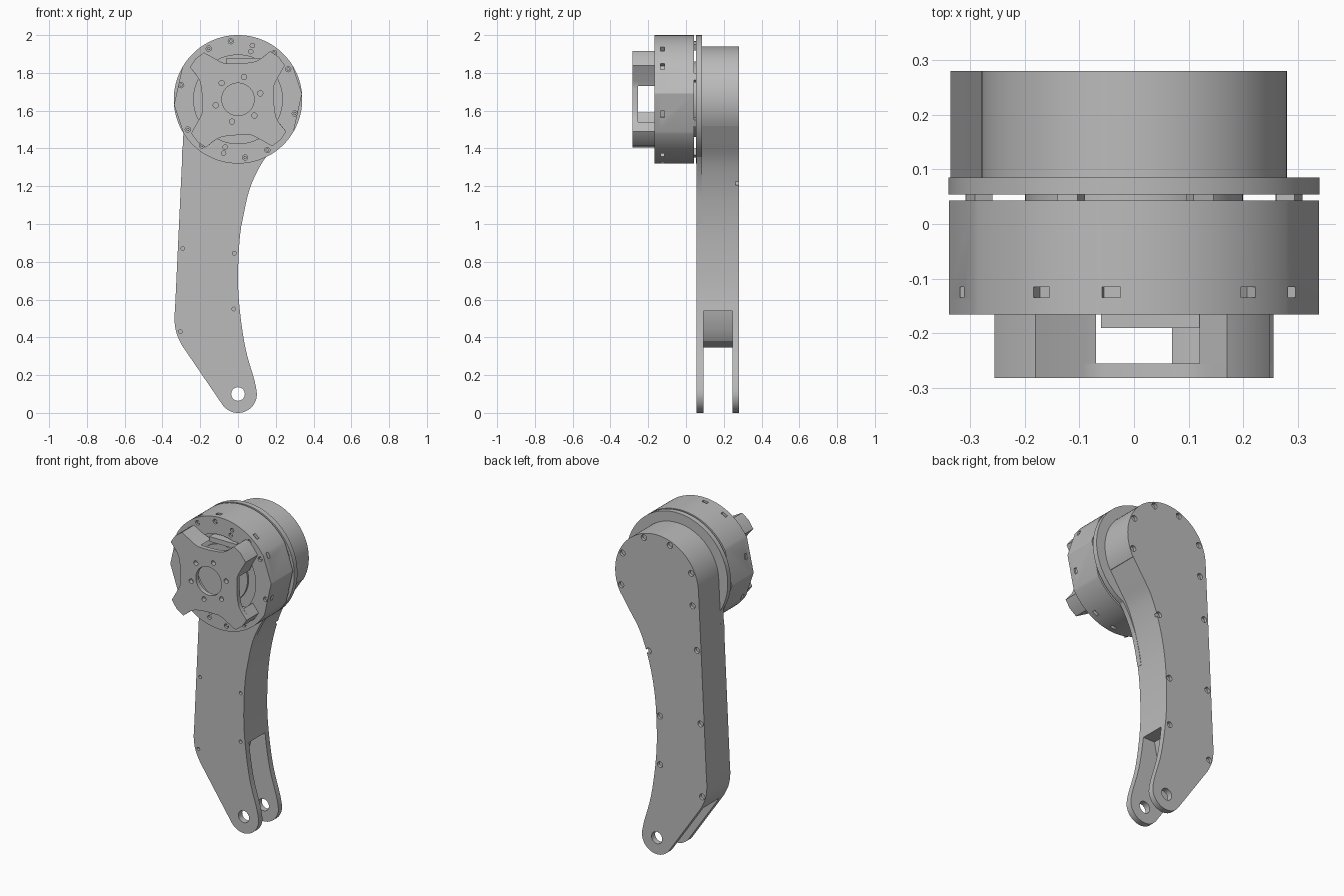
import bpy, bmesh
from math import sin, cos, radians, pi
from mathutils import Vector, Matrix

cube = bpy.data.objects.get("Cube")
if cube:
    bpy.data.objects.remove(cube, do_unlink=True)

grey = bpy.data.materials.new("plain_grey")
grey.use_nodes = True
COLOUR = (0.5, 0.5, 0.5, 1)
grey.diffuse_color = COLOUR
grey.node_tree.nodes["Principled BSDF"].inputs["Base Color"].default_value = COLOUR
HUB = 1.66  # height of the motor axis


def arc(r, start, end, n, cx=0.0, cz=HUB):
    """Points on an arc in the xz plane, angles in degrees."""
    step = (end - start) / n
    return [(cx + r * cos(radians(start + step * i)), cz + r * sin(radians(start + step * i)))
            for i in range(n + 1)]


def disc(r, n=64, cx=0.0, cz=HUB):
    return arc(r, 0, 360, n, cx, cz)[:-1]


def smooth_path(pts, n=5):
    """Catmull-Rom curve through the points."""
    p = [Vector(q) for q in [pts[0], *pts, pts[-1]]]
    out = []
    for a, b, c, d in zip(p, p[1:], p[2:], p[3:]):
        for i in range(n):
            t = i / n
            v = (2 * b + (c - a) * t + (2 * a - 5 * b + 4 * c - d) * t**2
                 + (3 * b - a - 3 * c + d) * t**3) / 2
            out.append((v.x, v.y))
    return out + [tuple(pts[-1])]


def prism(bm, profile, y0, y1):
    """Extrude an xz profile from y0 to y1."""
    face = bm.faces.new([bm.verts.new((x, y0, z)) for x, z in profile])
    ext = bmesh.ops.extrude_face_region(bm, geom=[face])["geom"]
    bmesh.ops.translate(bm, vec=(0, y1 - y0, 0),
                        verts=[g for g in ext if isinstance(g, bmesh.types.BMVert)])


def part(name, *prisms):
    """Object made of (profile, y0, y1) prisms."""
    bm = bmesh.new()
    for profile, y0, y1 in prisms:
        prism(bm, profile, y0, y1)
    bmesh.ops.recalc_face_normals(bm, faces=bm.faces)
    mesh = bpy.data.meshes.new(name)
    bm.to_mesh(mesh)
    bm.free()
    mesh.materials.append(grey)
    obj = bpy.data.objects.new(name, mesh)
    bpy.context.collection.objects.link(obj)
    return obj


def cut(obj, *prisms):
    """Subtract prisms from an object and bake the result."""
    cutter = part("cutter", *prisms)
    cutter.hide_render = True
    mod = obj.modifiers.new("cut", "BOOLEAN")
    mod.operation, mod.solver, mod.object = "DIFFERENCE", "EXACT", cutter
    bpy.context.view_layer.update()
    baked = bpy.data.meshes.new_from_object(
        obj.evaluated_get(bpy.context.evaluated_depsgraph_get()))
    obj.modifiers.clear()
    obj.data = baked
    bpy.data.objects.remove(cutter, do_unlink=True)


def polar(r, angle):
    return r * cos(radians(angle)), HUB + r * sin(radians(angle))


def turned(profile, angle):
    """Rotate a profile given relative to the motor axis."""
    c, s = cos(radians(angle)), sin(radians(angle))
    return [(x * c - z * s, HUB + x * s + z * c) for x, z in profile]


# Arm: rounded head, straight outer edge, knee, round toe, concave inner edge
inner_edge = smooth_path([(0.098, 0.12), (0.085, 0.18), (0.04, 0.34), (0.01, 0.54), (0, 0.72),
                          (0.012, 0.95), (0.05, 1.15), (0.11, 1.32), (0.18, 1.43), (0.24, 1.52)])
knee = smooth_path([(-0.333, 0.56), (-0.336, 0.49), (-0.325, 0.42), (-0.295, 0.355)])
outline = arc(0.28, -30, 178, 48) + [(-0.298, 1.3)] + knee + arc(0.1, 213, 360, 20, 0, 0.1) + inner_edge
arm = part("arm", (outline, 0.055, 0.28))

# Fork slot, pocket above it and pivot hole
slot = [(0.3, 0.54), (-0.07, 0.54), (-0.09, 0.44), (-0.13, 0.38), (-0.2, 0.345),
        (-0.5, 0.345), (-0.5, -0.1), (0.3, -0.1)]
cut(arm, (slot, 0.092, 0.245))
cut(arm, (disc(0.036, 32, 0, 0.1), 0, 0.4))

# Screw holes along the arm: small in front, counterbored behind
screws = [(-0.27, 1.31), (-0.293, 0.87), (-0.305, 0.43), (0.055, 1.22), (-0.02, 0.845), (-0.022, 0.55)]
cut(arm, *[(disc(0.01, 12, x, z), 0.04, 0.075) for x, z in screws])
head_screws = [polar(0.255, a) for a in (-20, 25, 70, 110, 155, 200)]
cut(arm, *[(disc(0.018, 16, x, z), 0.262, 0.3) for x, z in screws + head_screws])

# Mounting flange with a flared web down to the arm
part("mounting_flange", (disc(0.34, 96), 0.054, 0.085))
web = smooth_path([(0.02, 1.0), (0.06, 1.18), (0.125, 1.32), (0.19, 1.40), (0.27, 1.46)])
part("flange_web", (web + [(0, 1.6), (-0.27, 1.47), (-0.295, 1.40), (-0.297, 1.3), (-0.1, 1.0)], 0.0545, 0.085))

# Motor housing: round with flattened shoulders on both sides
housing = (arc(0.34, 32, 150, 40) + [polar(0.34, 185)] + arc(0.34, 212, 330, 40) + [polar(0.34, 5)])
motor = part("motor_housing", (housing, -0.14, 0.043))
bolt_angles = [a + turn for turn in (0, 180) for a in (97, 52, 31, -14, -60)]
notch = [(0.315, -0.017), (0.36, -0.017), (0.36, 0.017), (0.315, 0.017)]
cut(motor, *[(turned(notch, a), -0.135, -0.115) for a in bolt_angles])
part("motor_spacer", (disc(0.2, 48), 0.035, 0.06))
tab = [(0.29, -0.02), (0.325, -0.02), (0.325, 0.02), (0.29, 0.02)]
part("housing_tabs", *[(turned(tab, 22 + 45 * i), 0.038, 0.056) for i in range(8)])

# Front cover with a round opening and screw holes
cover = part("front_cover", (housing, -0.166, -0.139))
cut(cover, (disc(0.235), -0.2, -0.1))
bolts = [polar(0.31, a) for a in bolt_angles]
cut(cover, *[(disc(0.014, 16, x, z), -0.18, -0.152) for x, z in bolts])
cut(cover, *[(disc(0.012, 12, *polar(r, a)), -0.18, -0.152) for a in (75, 255) for r in (0.262, 0.295)])
part("cover_screws", *[(disc(0.009, 6, x, z), -0.16, -0.15) for x, z in bolts])
part("rotor_face", (disc(0.17, 48), -0.152, -0.13))
part("connector", ([(-0.06, 1.85), (0.12, 1.85), (0.12, 1.88), (-0.06, 1.88)], -0.19, -0.135))

# Output bracket: four-lobed plate with concave sides, standing on four feet
lobe = [(-0.07, 0.19), (-0.095, 0.2), (-0.18, 0.248), (-0.225, 0.215), (-0.255, 0.17)]
hollow = smooth_path([(-0.255, 0.17), (-0.215, 0.12), (-0.198, 0.08), (-0.19, 0.01), (-0.19, -0.07)], 4)[1:-1]
star = [p for i in range(4) for p in turned(lobe + hollow, 90 * i)]
plate = part("output_plate", (star, -0.282, -0.255))
cut(plate, (disc(0.086, 48), -0.3, -0.2),
    *[(disc(0.014, 16, *polar(0.122, 15 + 60 * i)), -0.3, -0.2) for i in range(6)])
foot = lobe + [(-0.215, 0.12), (-0.17, 0.16), (-0.12, 0.165)]
part("bracket_feet", *[(turned(foot, 90 * i), -0.256, -0.16) for i in range(4)])

# Smooth shading on curved walls, sharp edges kept
bpy.ops.object.select_all(action="DESELECT")
for obj in bpy.context.collection.objects:
    if obj.type == "MESH" and obj.data.materials and obj.data.materials[0] == grey:
        obj.select_set(True)
        bpy.context.view_layer.objects.active = obj
bpy.ops.object.shade_smooth_by_angle(angle=radians(25))
